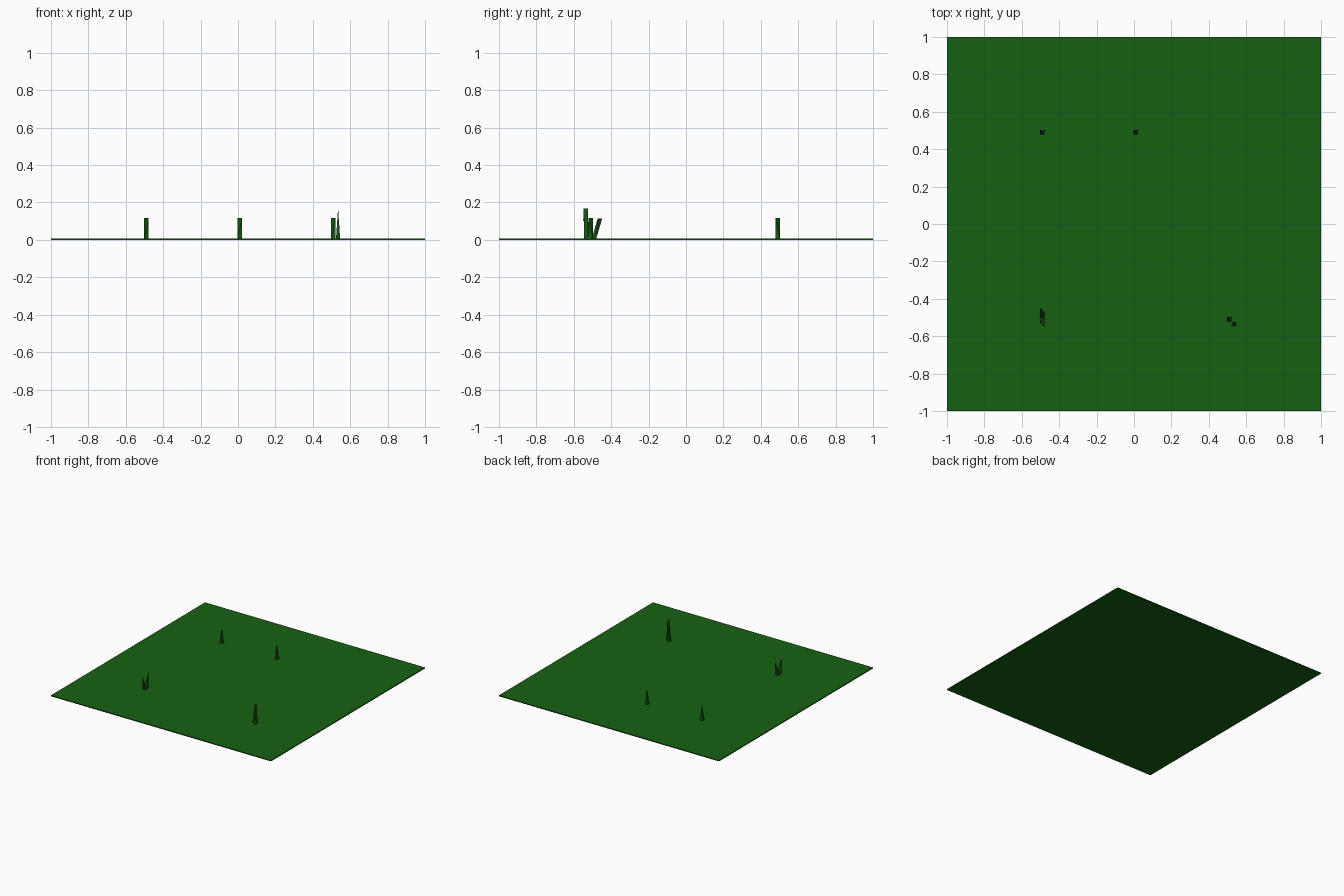
import bpy
from mathutils import Vector

if "Cube" in bpy.data.objects:
    bpy.data.objects.remove(bpy.data.objects["Cube"])


def material(name, color):
    m = bpy.data.materials.new(name)
    m.diffuse_color = color
    m.use_nodes = True
    m.node_tree.nodes["Principled BSDF"].inputs["Base Color"].default_value = m.diffuse_color
    return m


GROUND = material("lawn_green", (0.008, 0.12, 0.006, 1))
BLADE = material("blade_green", (0.008, 0.10, 0.006, 1))


def mesh_object(name, verts, faces, mat):
    me = bpy.data.meshes.new(name)
    me.from_pydata(verts, [], faces)
    me.materials.append(mat)
    ob = bpy.data.objects.new(name, me)
    bpy.context.collection.objects.link(ob)
    return ob


T = 0.008   # ground thickness


def blade(name, x, y, height, ridge, lean=0.0, r=0.012):
    """Square foot rising to a sharp ridge; ridge = half vector of the top edge."""
    foot = [(x - r, y - r, T), (x + r, y - r, T), (x + r, y + r, T), (x - r, y + r, T)]
    top = Vector((x, y + lean, height))
    rv = Vector((ridge[0], ridge[1], 0))
    a, b = top - rv, top + rv
    if ridge[0]:   # ridge runs corner to corner
        faces = [(3, 2, 1, 0), (0, 1, 5), (0, 5, 4), (0, 4, 3),
                 (1, 2, 5), (2, 3, 4), (2, 4, 5)]
    else:          # ridge runs front to back
        faces = [(3, 2, 1, 0), (0, 1, 4), (2, 3, 5), (1, 2, 5, 4), (3, 0, 4, 5)]
    return mesh_object(name, foot + [a, b], faces, BLADE)


# Lawn slab
mesh_object("lawn",
            [(sx, sy, z) for z in (0, T) for sx, sy in ((-1, -1), (1, -1), (1, 1), (-1, 1))],
            [(3, 2, 1, 0), (4, 5, 6, 7), (0, 1, 5, 4), (1, 2, 6, 5), (2, 3, 7, 6), (3, 0, 4, 7)],
            GROUND)

# Upright blades
D = (0.012, -0.012)
blade("blade_back_left", -0.49, 0.49, 0.118, D)
blade("blade_back_middle", 0.01, 0.49, 0.118, D)
blade("blade_front_right", 0.51, -0.51, 0.118, D)
blade("tall_blade", 0.535, -0.535, 0.168, (0, 0.012), r=0.011)

# Forked pair leaning forward and back
for name, s in (("fork_blade_front", -1), ("fork_blade_back", 1)):
    blade(name, -0.49, -0.50 + 0.008 * s, 0.115, D, lean=0.032 * s)
